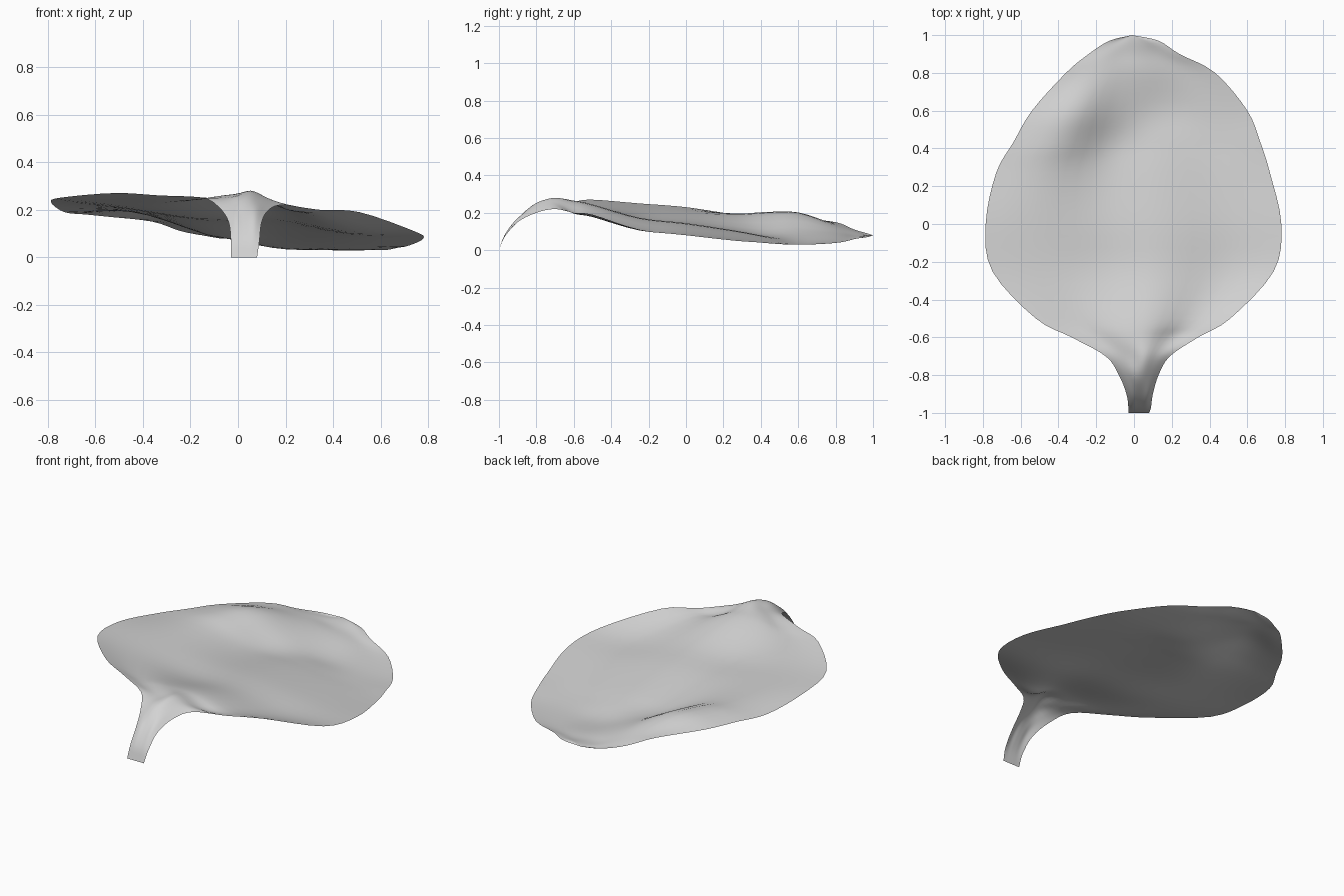
import bpy
import bmesh

STEPS = 4  # subdivisions between neighbouring stations

default_cube = bpy.data.objects.get("Cube")
if default_cube:
    bpy.data.objects.remove(default_cube, do_unlink=True)


def flat_material(name, color):
    material = bpy.data.materials.new(name)
    material.use_nodes = True
    material.diffuse_color = color
    shader = material.node_tree.nodes["Principled BSDF"]
    shader.inputs["Base Color"].default_value = color
    shader.inputs["Roughness"].default_value = 0.8
    return material


def smooth_point(before, start, end, after, t):
    """Smooth interpolation between start and end."""
    tangent_in = (end - before) / 2
    tangent_out = (after - start) / 2
    bend = 3 * (end - start) - 2 * tangent_in - tangent_out
    twist = 2 * (start - end) + tangent_in + tangent_out
    return start + t * (tangent_in + t * (bend + t * twist))


def smooth_line(values):
    """Resample a list of numbers along a smooth line through all of them."""
    first = 2 * values[0] - values[1]
    last = 2 * values[-1] - values[-2]
    padded = [first, *values, last]
    result = []
    for i in range(len(values) - 1):
        for step in range(STEPS):
            result.append(smooth_point(*padded[i:i + 4], step / STEPS))
    result.append(values[-1])
    return result


# Stations from stem to tip: y, right-hand edge x, left-hand edge x,
# then six heights across the blade between those edges
stations = [
    (-1, -.03, .08, 0, 0, 0, 0, 0, 0),
    (-.97, -.03, .09, .07, .08, .08, .08, .08, .07),
    (-.9, -.04, .1, .15, .17, .17, .17, .17, .15),
    (-.8, -.08, .13, .21, .23, .25, .25, .23, .2),
    (-.7, -.15, .19, .25, .25, .26, .28, .25, .22),
    (-.6, -.33, .34, .26, .24, .26, .26, .2, .2),
    (-.5, -.52, .51, .27, .23, .24, .24, .18, .19),
    (-.25, -.75, .74, .25, .21, .17, .17, .11, .11),
    (0, -.785, .78, .23, .2, .15, .14, .09, .08),
    (.27, -.73, .72, .19, .19, .11, .1, .06, .05),
    (.43, -.64, .67, .18, .2, .09, .07, .04, .04),
    (.6, -.54, .6, .17, .2, .1, .04, .03, .03),
    (.8, -.36, .43, .15, .13, .09, .06, .04, .04),
    (.9, -.24, .24, .11, .1, .08, .07, .06, .06),
    (.97, -.13, .13, .09, .08, .08, .08, .08, .07),
    (1, -.01, -.01, .08, .08, .08, .08, .08, .08),
]

# Leaf sheet: blade and curled stem in one lofted surface
lengthwise = [smooth_line(list(column)) for column in zip(*stations)]
bm = bmesh.new()
rows = []
for y, x_start, x_end, *heights in zip(*lengthwise):
    profile = smooth_line(heights)
    count = len(profile) - 1
    rows.append([
        bm.verts.new((x_start + (x_end - x_start) * i / count, y, z))
        for i, z in enumerate(profile)
    ])
for near, far in zip(rows, rows[1:]):
    for i in range(len(near) - 1):
        bm.faces.new((near[i], near[i + 1], far[i + 1], far[i]))
bmesh.ops.remove_doubles(bm, verts=bm.verts, dist=0.0005)
for face in bm.faces:
    face.smooth = True

mesh = bpy.data.meshes.new("leaf")
bm.to_mesh(mesh)
bm.free()
mesh.materials.append(flat_material("light grey", (0.65, 0.65, 0.65, 1)))
leaf = bpy.data.objects.new("leaf", mesh)
bpy.context.collection.objects.link(leaf)
